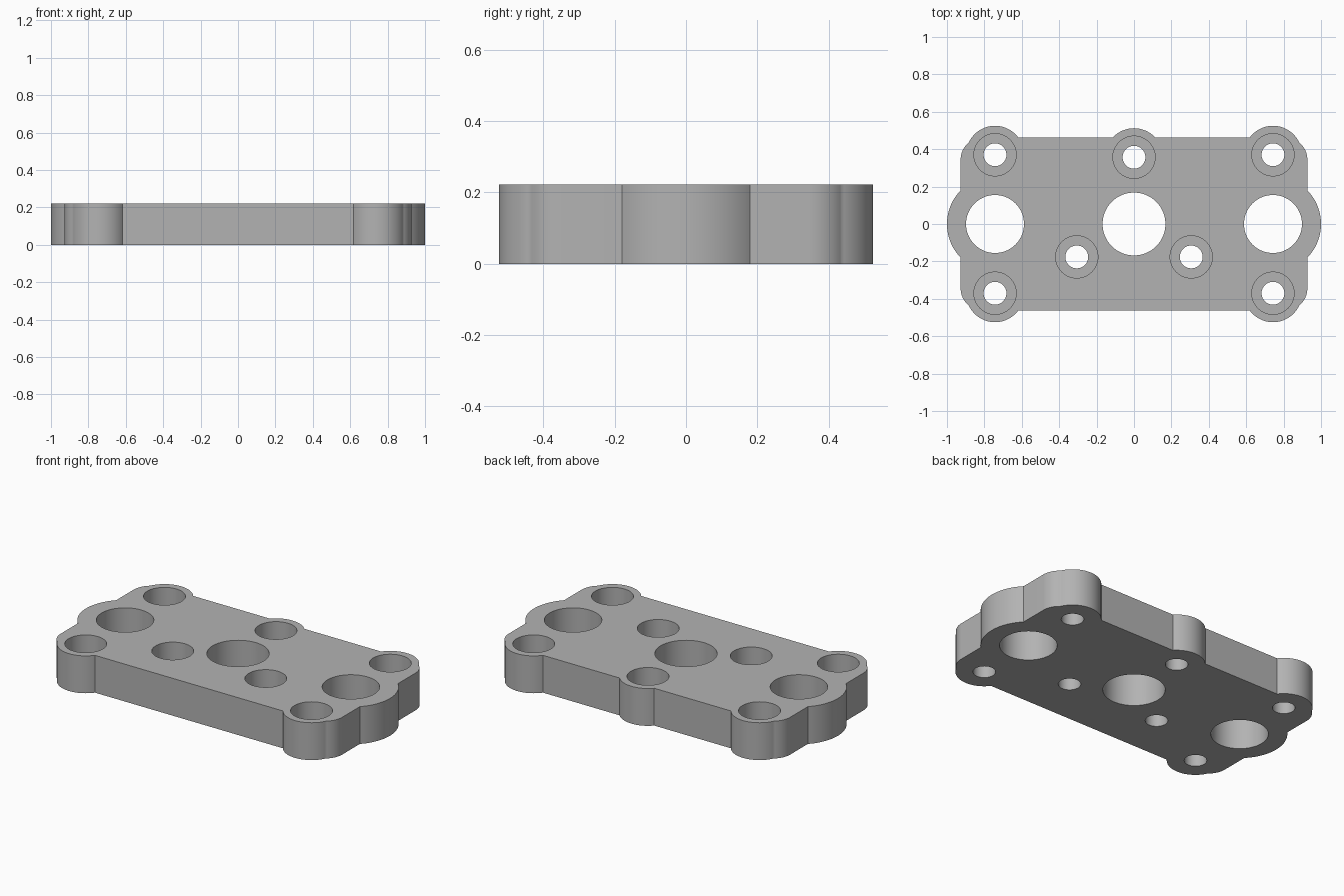
import bpy
import bmesh
from math import asin, acos, atan2, cos, sin, pi, radians
from mathutils import Vector
from mathutils.geometry import intersect_sphere_sphere_2d

cube = bpy.data.objects.get("Cube")
if cube:
    bpy.data.objects.remove(cube, do_unlink=True)

HEIGHT = 0.222
HALF_X, HALF_Y = 0.927, 0.462      # straight edges of the plate
BOLT_X, BOLT_Y = 0.743, 0.37       # corner bolt centres
LOBE_R = 0.155                     # rounded lobes around the bolts
SIDE_R = 0.257                     # large lobes around the side bores
FILLET = 0.118                     # plate corner rounding
BUMP_Y = 0.357                     # back middle bolt
SEAT_R, HOLE_R, SEAT_DEPTH = 0.113, 0.061, 0.13


def material(name, value):
    mat = bpy.data.materials.new(name)
    mat.use_nodes = True
    colour = (value, value, value, 1)
    mat.diffuse_color = colour
    mat.node_tree.nodes["Principled BSDF"].inputs["Base Color"].default_value = colour
    return mat


def arc(centre, radius, start, end, steps=20):
    return [Vector((centre[0] + radius * cos(start + (end - start) * i / steps),
                    centre[1] + radius * sin(start + (end - start) * i / steps)))
            for i in range(steps + 1)]


def angle(centre, point):
    return atan2(point[1] - centre[1], point[0] - centre[0])


def new_object(name, bm):
    bmesh.ops.recalc_face_normals(bm, faces=bm.faces)
    mesh = bpy.data.meshes.new(name)
    bm.to_mesh(mesh)
    bm.free()
    obj = bpy.data.objects.new(name, mesh)
    bpy.context.collection.objects.link(obj)
    return obj


# One quarter of the outline: side lobe, filleted corner, bolt lobe
fillet_c = Vector((HALF_X - FILLET, HALF_Y - FILLET))
bolt_c = Vector((BOLT_X, BOLT_Y))
meet = max(intersect_sphere_sphere_2d(fillet_c, FILLET, bolt_c, LOBE_R),
           key=lambda p: p.x)
quarter = arc((BOLT_X, 0), SIDE_R, 0, acos((HALF_X - BOLT_X) / SIDE_R))
quarter += arc(fillet_c, FILLET, 0, angle(fillet_c, meet))
quarter += arc(bolt_c, LOBE_R, angle(bolt_c, meet),
               pi - asin((HALF_Y - BOLT_Y) / LOBE_R), 36)[1:]

# Whole outline: mirrored quarters plus the bump on the back edge
bump_a = asin((HALF_Y - BUMP_Y) / LOBE_R)
outline = quarter + arc((0, BUMP_Y), LOBE_R, bump_a, pi - bump_a)
outline += [Vector((-p.x, p.y)) for p in reversed(quarter[1:])]
outline += [-p for p in quarter]
outline += [Vector((p.x, -p.y)) for p in reversed(quarter[1:])]

bm = bmesh.new()
base = bm.faces.new([bm.verts.new((p.x, p.y, 0)) for p in outline])
top = bmesh.ops.extrude_face_region(bm, geom=[base])["geom"]
bmesh.ops.translate(bm, vec=(0, 0, HEIGHT),
                    verts=[v for v in top if isinstance(v, bmesh.types.BMVert)])
plate = new_object("mounting_plate", bm)
plate.data.materials.append(material("plain grey", 0.45))


def add_cutter(bm, x, y, profile, sides=64):
    """Solid of revolution from (radius, z) pairs, capped at both ends."""
    rings = [[bm.verts.new((p.x, p.y, z)) for p in arc((x, y), r, 0, 2 * pi, sides)[:-1]]
             for r, z in profile]
    for low, high in zip(rings, rings[1:]):
        for i in range(sides):
            j = (i + 1) % sides
            bm.faces.new((low[i], low[j], high[j], high[i]))
    bm.faces.new(list(reversed(rings[0])))
    bm.faces.new(rings[-1])


# Cutters: three through bores and seven stepped bolt holes
bm = bmesh.new()
for x, r in ((-BOLT_X, 0.155), (0, 0.168), (BOLT_X, 0.155)):
    add_cutter(bm, x, 0, [(r, -0.1), (r, HEIGHT + 0.1)])

seat_z = HEIGHT - SEAT_DEPTH
stepped = [(HOLE_R, -0.1), (HOLE_R, seat_z), (SEAT_R, seat_z), (SEAT_R, HEIGHT + 0.1)]
bolts = [(sx * BOLT_X, sy * BOLT_Y) for sx in (-1, 1) for sy in (-1, 1)]
bolts += [(0, BUMP_Y), (-0.306, -0.176), (0.306, -0.176)]
for x, y in bolts:
    add_cutter(bm, x, y, stepped)
cutter = new_object("hole_cutter", bm)
cutter.hide_render = True

# Cut the holes, then drop the helper
cut = plate.modifiers.new("holes", "BOOLEAN")
cut.operation = "DIFFERENCE"
cut.solver = "EXACT"
cut.object = cutter
bpy.ops.object.select_all(action="DESELECT")
bpy.context.view_layer.objects.active = plate
plate.select_set(True)
bpy.ops.object.modifier_apply(modifier=cut.name)
bpy.data.objects.remove(cutter, do_unlink=True)
bpy.ops.object.shade_smooth_by_angle(angle=radians(25))
